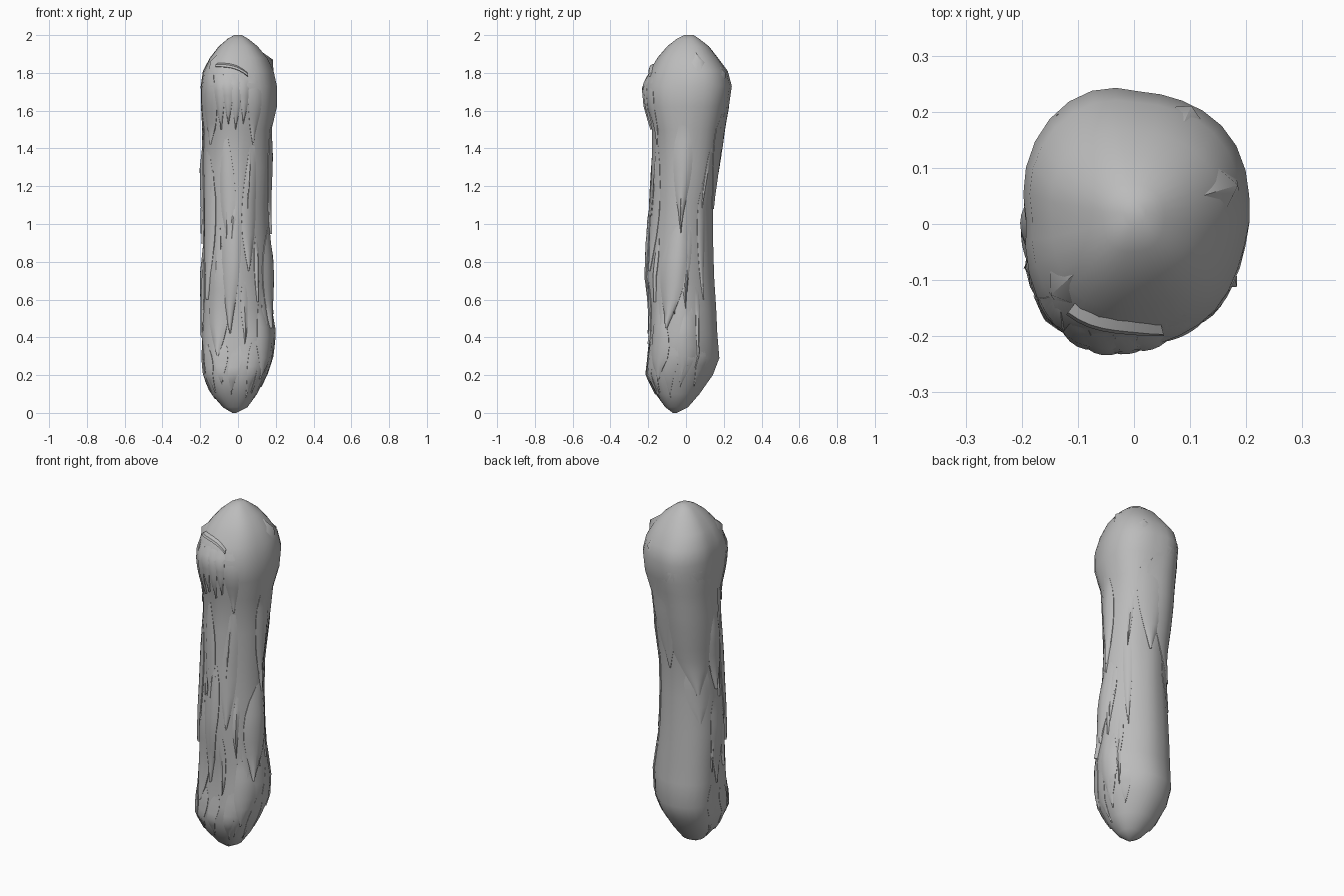
import bpy, bmesh, math, random
from mathutils import Vector

random.seed(4)
cube = bpy.data.objects.get("Cube")
if cube:
    bpy.data.objects.remove(cube, do_unlink=True)

grey = bpy.data.materials.new("soft grey")
grey.use_nodes = True
grey.diffuse_color = (0.5, 0.5, 0.5, 1)
grey.node_tree.nodes["Principled BSDF"].inputs["Base Color"].default_value = (0.5, 0.5, 0.5, 1)

# Body profile: height, right, left, front, back
PROFILE = [
    (0.00, -.03, -.01, -.07, -.05),
    (0.03, -.08, .05, -.11, .01),
    (0.10, -.14, .10, -.16, .07),
    (0.20, -.18, .15, -.21, .14),
    (0.29, -.185, .18, -.20, .175),
    (0.42, -.19, .195, -.19, .165),
    (0.55, -.19, .18, -.19, .16),
    (0.72, -.195, .175, -.21, .15),
    (0.92, -.185, .165, -.20, .145),
    (1.10, -.18, .165, -.19, .145),
    (1.30, -.185, .175, -.18, .17),
    (1.50, -.18, .18, -.18, .195),
    (1.62, -.19, .208, -.215, .22),
    (1.73, -.19, .208, -.225, .235),
    (1.81, -.18, .19, -.19, .215),
    (1.88, -.145, .155, -.15, .165),
    (1.94, -.10, .105, -.10, .12),
    (1.98, -.055, .055, -.05, .07),
    (2.00, -.02, .02, -.01, .04),
]
# Diagonal swelling: height, back left, back right, front right, front left
CORNERS = [
    (0.0, 0, 0, 0, 0),
    (0.3, -.02, .01, .02, .005),
    (0.7, -.025, 0, -.015, -.015),
    (1.1, -.02, -.005, -.01, -.025),
    (1.5, -.01, .015, 0, -.01),
    (1.75, 0, .02, .015, -.02),
    (2.0, 0, 0, 0, 0),
]


def sample(table, z):
    for low, high in zip(table, table[1:]):
        if z <= high[0]:
            break
    t = (z - low[0]) / (high[0] - low[0])
    return [a + (b - a) * t for a, b in zip(low[1:], high[1:])]


def surface(angle, z, lift=0.0):
    """Point on the body at an angle in degrees (0 = left, 90 = back)."""
    z = min(max(z, 0.0), 2.0)
    right, left, front, back = sample(PROFILE, z)
    a = math.radians(angle)
    c, s = math.cos(a), math.sin(a)
    scale = (abs(c) ** 2.3 + abs(s) ** 2.3) ** (-1 / 2.3) * (1 + 0.012 * math.sin(5 * a + 3 * z))
    lift += sample(CORNERS, z)[int(angle % 360 // 90)] * abs(math.sin(2 * a))
    x = (left + right) / 2 + c * ((left - right) / 2 * scale + lift)
    y = (front + back) / 2 + s * ((back - front) / 2 * scale + lift)
    return Vector((x, y, z))


def finish(name, bm, crease=45):
    bmesh.ops.recalc_face_normals(bm, faces=bm.faces)
    mesh = bpy.data.meshes.new(name)
    bm.to_mesh(mesh)
    bm.free()
    mesh.materials.append(grey)
    obj = bpy.data.objects.new(name, mesh)
    bpy.context.collection.objects.link(obj)
    bpy.ops.object.select_all(action='DESELECT')
    obj.select_set(True)
    bpy.context.view_layer.objects.active = obj
    bpy.ops.object.shade_smooth_by_angle(angle=math.radians(crease))


def loft(name, rings, crease):
    """Closed skin over a list of equal rings of points, capped at both ends."""
    bm = bmesh.new()
    rows = [[bm.verts.new(p) for p in ring] for ring in rings]
    for a, b in zip(rows, rows[1:]):
        for i in range(len(a)):
            j = (i + 1) % len(a)
            bm.faces.new((a[i], a[j], b[j], b[i]))
    bm.faces.new(rows[0])
    bm.faces.new(rows[-1])
    finish(name, bm, crease)


# Main body
SIDES = 32
loft("body", [[surface(360 * i / SIDES, row[0]) for i in range(SIDES)]
              for row in PROFILE], 60)


def lock(name, angle, top, bottom, width, lift, lean=0, widest=0.4, steps=8, across=6):
    """Pointed lock that rises out of the body and overhangs at its tip."""
    rings = []
    for k in range(steps + 1):
        t = k / steps
        z = top + (bottom - top) * t
        grow = t / widest if t < widest else (1 - t) / (1 - widest)
        half = width * max(0.05, math.sin(grow * math.pi / 2))
        rise = lift * min(1, 2.5 * t) - 0.004
        spread = [2 * i / across - 1 for i in range(across + 1)]
        mid = angle + lean * t
        outer = [surface(mid + u * half, z, rise * (1 - 0.7 * u * u)) for u in spread]
        inner = [surface(mid + u * half, z, -0.014) for u in reversed(spread)]
        rings.append(outer + inner)
    loft(name, rings, 40)


# Back cape hanging from the hood, with a shorter layer beneath
lock("back_cape", 128, 1.75, 0.94, 62, 0.014, 10, 0.3, 12, 14)
lock("back_cape_left", 78, 1.65, 1.08, 28, 0.012, 8, 0.35)
lock("back_cape_under", 136, 1.15, 0.77, 24, 0.008, 4, 0.4)

# Large draped locks: angle, top, bottom, width, lift, lean
LARGE = [
    (5, 1.05, 0.45, 26, 0.022, -35),
    (-48, 0.62, 0.18, 18, 0.014, 10),
    (-8, 1.58, 1.0, 17, 0.016, 8),
    (-62, 1.5, 0.75, 15, 0.014, -6),
    (-95, 1.2, 0.42, 17, 0.018, -8),
    (-125, 1.0, 0.3, 18, 0.016, 5),
    (-150, 1.45, 0.6, 18, 0.018, 6),
    (180, 1.5, 0.95, 16, 0.022, -6),
    (175, 0.95, 0.4, 18, 0.014, 5),
    (12, 0.6, 0.2, 17, 0.010, -8),
    (40, 1.28, 0.6, 9, 0.010, 4),
    (-110, 1.5, 0.9, 14, 0.014, 7),
    (-68, 1.86, 1.42, 12, 0.010, 6),
    (-135, 1.86, 1.42, 14, 0.010, -6),
]
for i, (angle, top, bottom, width, lift, lean) in enumerate(LARGE):
    lock("draped_lock_%d" % (i + 1), angle, top, bottom, width, lift, lean,
         widest=0.6 if i % 2 else 0.4)

# Slim strands scattered between the large locks
for i in range(18):
    top = random.uniform(0.7, 1.45)
    lock("slim_strand_%d" % (i + 1), -190 + i * 14 + random.uniform(-4, 4), top,
         top - random.uniform(0.3, 0.55), random.uniform(4, 7), random.uniform(0.01, 0.018),
         random.uniform(-8, 8), across=2)

# Ragged strands round the foot
for i in range(10):
    lock("foot_strand_%d" % (i + 1), -190 + i * 25, random.uniform(0.35, 0.5),
         random.uniform(0.06, 0.15), 10, 0.01, random.uniform(-8, 8), across=2)

# Fringe strands under the brow
for i in range(4):
    lock("fringe_strand_%d" % (i + 1), -120 + i * 12, 1.83, 1.5 + 0.03 * (i % 2),
         8, 0.012, 2, 0.25, across=4)

# Thin curved brow ledge above the fringe
rings = []
for i in range(9):
    z = 1.845 - 0.05 * (i / 8) ** 3
    section = [(z + 0.012, -0.01), (z, 0.014), (z - 0.012, 0.012), (z - 0.018, -0.02)]
    rings.append([surface(-128 + i * 6.5, h, lift) for h, lift in section])
loft("brow_ledge", rings, 35)


def tuft(name, angle, z, lift, width):
    """Long pointed ridge rising from the hood."""
    bm = bmesh.new()
    outline = ((0, .06), (-1, -.02), (-.6, -.22), (.6, -.22), (1, -.02))
    ring = [bm.verts.new(surface(angle + dx * width, z + dz, -0.012)) for dx, dz in outline]
    tip = bm.verts.new(surface(angle, z, lift))
    for a, b in zip(ring, ring[1:] + ring[:1]):
        bm.faces.new((a, b, tip))
    bm.faces.new(ring)
    finish(name, bm, 50)


tuft("hood_tuft_right", -140, 1.86, 0.025, 18)
tuft("hood_tuft_left", 18, 1.87, 0.03, 18)
tuft("hood_tuft_back", 62, 1.8, 0.015, 16)
